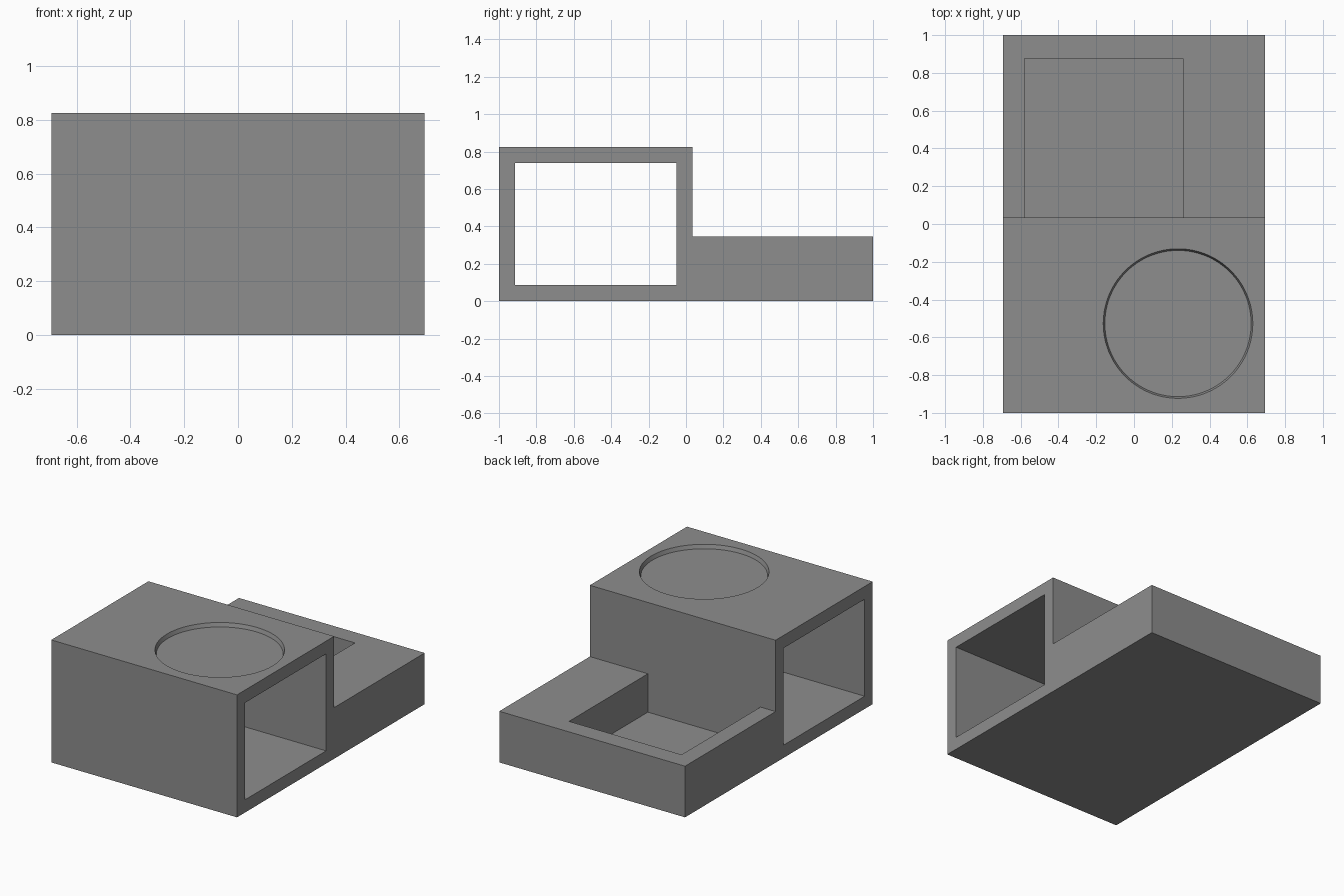
import bpy, bmesh

if "Cube" in bpy.data.objects:
    bpy.data.objects.remove(bpy.data.objects["Cube"])

HALF_W = 0.693             # half width along x
TOP, STEP = 0.826, 0.345   # heights of the tall box and the low tray
BACK = 0.035               # rear face of the tall box
WALL = 0.086               # wall thickness

grey = bpy.data.materials.new("mid grey")
grey.diffuse_color = (0.27, 0.27, 0.27, 1)
grey.use_nodes = True
grey.node_tree.nodes["Principled BSDF"].inputs["Base Color"].default_value = grey.diffuse_color


def make_object(name, bm):
    bmesh.ops.recalc_face_normals(bm, faces=bm.faces)
    mesh = bpy.data.meshes.new(name)
    bm.to_mesh(mesh)
    bm.free()
    mesh.materials.append(grey)
    obj = bpy.data.objects.new(name, mesh)
    bpy.context.collection.objects.link(obj)
    return obj


def extrude_profile(name, profile, x0, x1):
    """Extrude a (y, z) outline along x."""
    bm = bmesh.new()
    face = bm.faces.new([bm.verts.new((x0, y, z)) for y, z in profile])
    geom = bmesh.ops.extrude_face_region(bm, geom=[face])["geom"]
    verts = [g for g in geom if isinstance(g, bmesh.types.BMVert)]
    bmesh.ops.translate(bm, verts=verts, vec=(x1 - x0, 0, 0))
    return make_object(name, bm)


def box(name, x0, x1, y0, y1, z0, z1):
    return extrude_profile(name, [(y0, z0), (y1, z0), (y1, z1), (y0, z1)], x0, x1)


# Stepped body: tall box in front, low tray behind
body = extrude_profile("holder_body", [
    (-1, 0), (1, 0), (1, STEP), (BACK, STEP), (BACK, TOP), (-1, TOP)], -HALF_W, HALF_W)

# Open tunnel running sideways through the tall box
tunnel = box("tunnel_cutter", -1, 1, -1 + WALL, BACK - WALL, WALL, TOP - WALL)

# Square pocket in the tray, against the tall box
pocket = box("pocket_cutter", -0.58, 0.26, BACK, 0.875, WALL, STEP + 0.1)

# Shallow round recess with a slightly tapered wall
DEPTH, R_TOP, R_FLOOR = 0.026, 0.396, 0.387
bm = bmesh.new()
bmesh.ops.create_cone(bm, cap_ends=True, segments=128, radius1=R_FLOOR,
                      radius2=2 * R_TOP - R_FLOOR, depth=2 * DEPTH)
bmesh.ops.translate(bm, verts=bm.verts, vec=(0.233, -0.527, TOP))
recess = make_object("recess_cutter", bm)

# Cut the openings, then remove the cutters
bpy.context.view_layer.objects.active = body
body.select_set(True)
for cutter in (tunnel, pocket, recess):
    cutter.hide_render = True
    mod = body.modifiers.new(cutter.name, 'BOOLEAN')
    mod.operation = 'DIFFERENCE'
    mod.solver = 'EXACT'
    mod.object = cutter
    bpy.ops.object.modifier_apply(modifier=mod.name)
    bpy.data.objects.remove(cutter, do_unlink=True)

bpy.ops.object.shade_smooth_by_angle()
